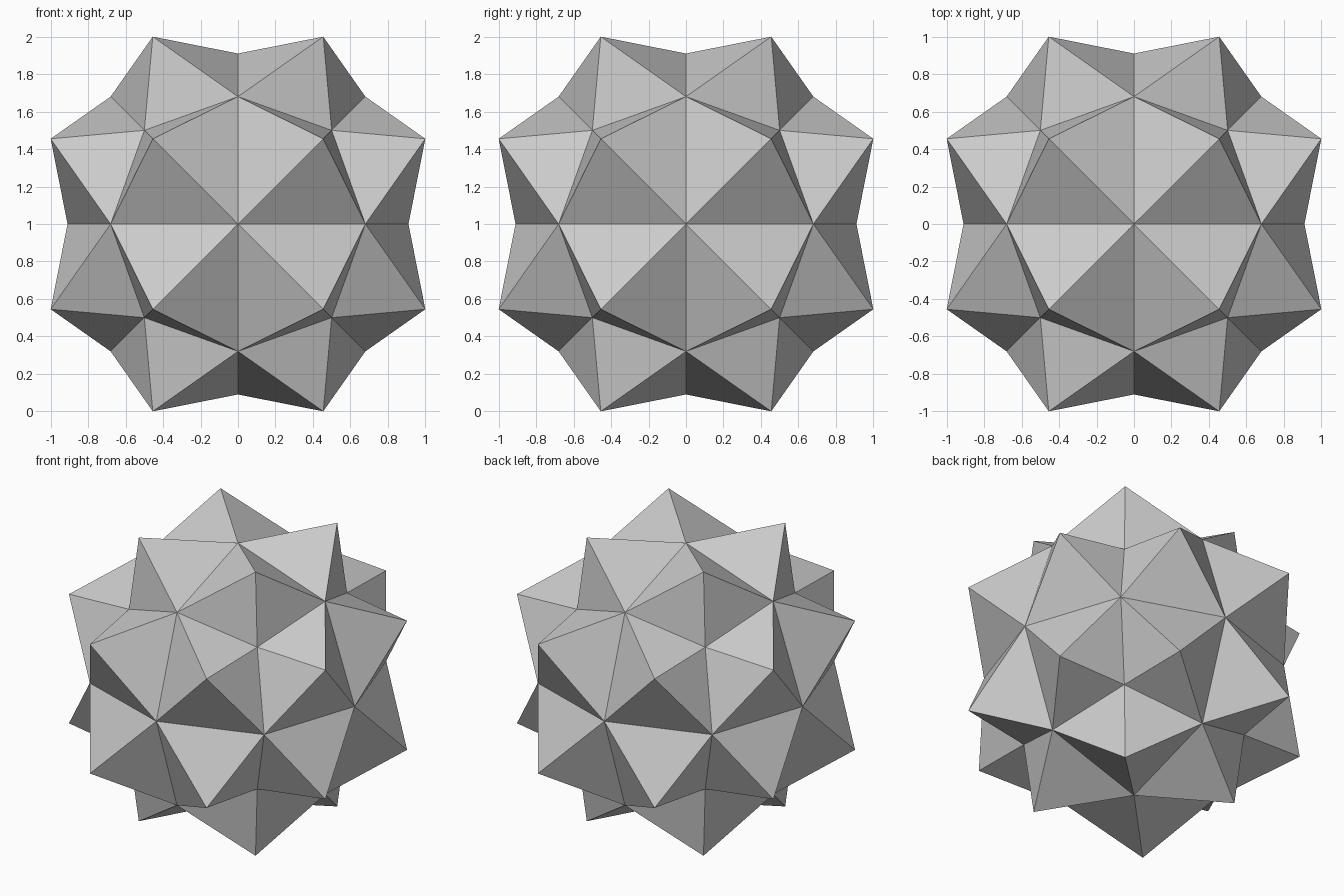
import bpy
import bmesh
from itertools import product
from mathutils import Vector

cube = bpy.data.objects.get("Cube")
if cube:
    bpy.data.objects.remove(cube)

# Distances of the base solid's corners and of the spike tips
FACE, EDGE, CORNER, TIP = 0.91, 0.68, 0.5, 0.455

grey = bpy.data.materials.new("light_grey")
grey.use_nodes = True
colour = (0.6, 0.6, 0.6, 1)
grey.diffuse_color = colour
grey.node_tree.nodes["Principled BSDF"].inputs["Base Color"].default_value = colour

bm = bmesh.new()


def add_spike(axis, signs):
    """Four-sided spike on one kite of the base solid, turned to an axis and octant."""
    def place(u, v, w):
        p = Vector((0, 0, 0))
        for i, d in enumerate((w, u, v)):
            k = (axis + i) % 3
            p[k] = d * signs[k]
        return bm.verts.new(p)

    kite = [place(0, 0, FACE), place(EDGE, 0, EDGE),
            place(CORNER, CORNER, CORNER), place(0, EDGE, EDGE)]
    tip = place(TIP, TIP, 1)
    for a, b in zip(kite, kite[1:] + kite[:1]):
        bm.faces.new((a, b, tip))


# One spike for each axis in each octant
for axis in range(3):
    for signs in product((-1, 1), repeat=3):
        add_spike(axis, signs)

bmesh.ops.remove_doubles(bm, verts=bm.verts, dist=0.001)
bmesh.ops.recalc_face_normals(bm, faces=bm.faces)
bmesh.ops.translate(bm, verts=bm.verts, vec=(0, 0, 1))

mesh = bpy.data.meshes.new("spiked_polyhedron")
bm.to_mesh(mesh)
bm.free()
mesh.materials.append(grey)
bpy.context.collection.objects.link(bpy.data.objects.new("spiked_polyhedron", mesh))
